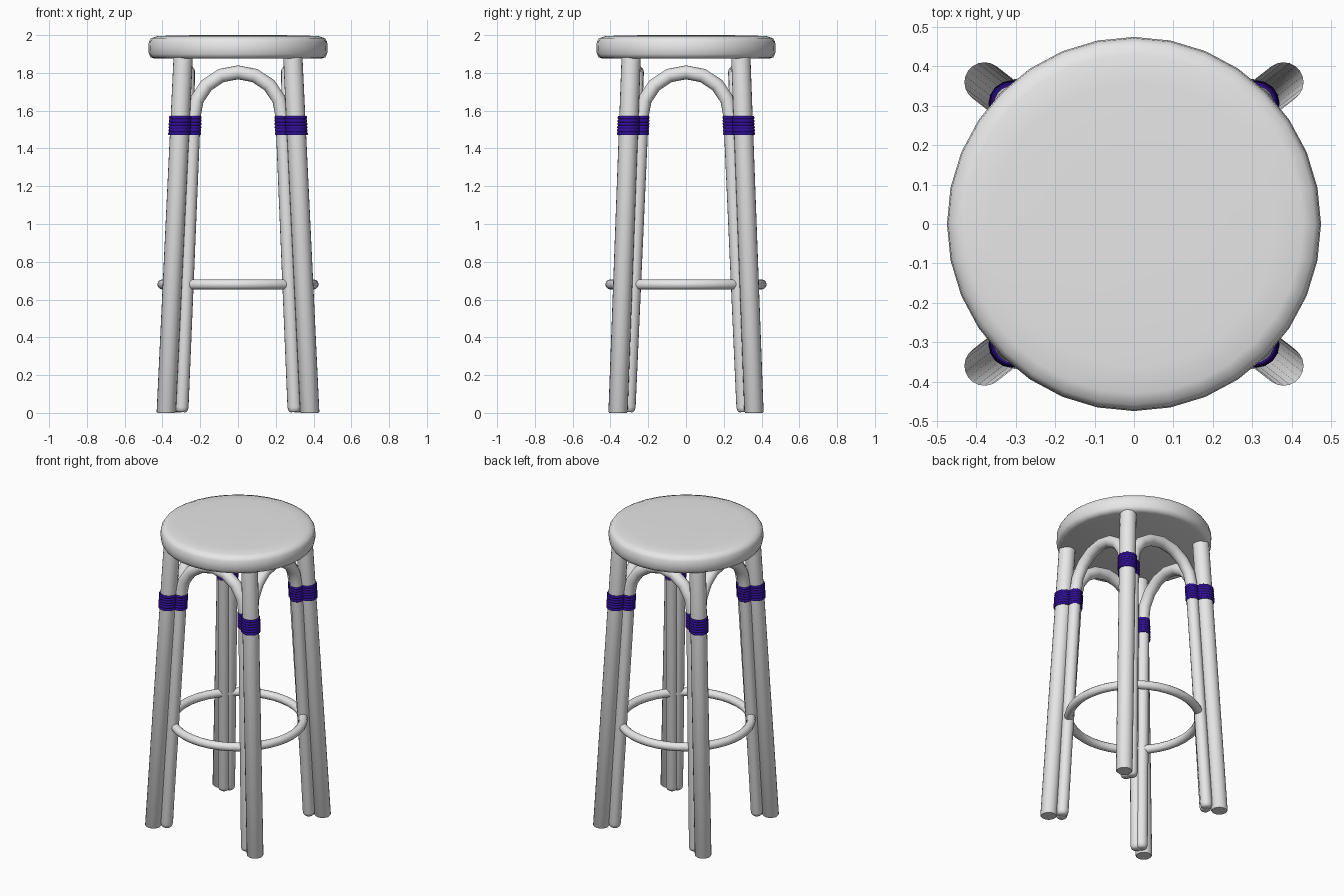
import bpy, bmesh, math
from mathutils import Vector

cube = bpy.data.objects.get("Cube")
if cube:
    bpy.data.objects.remove(cube, do_unlink=True)


def make_material(name, rgb):
    m = bpy.data.materials.new(name)
    m.use_nodes = True
    m.diffuse_color = (*rgb, 1)
    m.node_tree.nodes["Principled BSDF"].inputs["Base Color"].default_value = (*rgb, 1)
    return m


GREY = make_material("light grey", (0.8, 0.8, 0.8))
BLUE = make_material("dark blue", (0.03, 0.005, 0.3))


def finish(bm, name, mat):
    bmesh.ops.recalc_face_normals(bm, faces=bm.faces)
    mesh = bpy.data.meshes.new(name)
    bm.to_mesh(mesh)
    bm.free()
    mesh.materials.append(mat)
    ob = bpy.data.objects.new(name, mesh)
    bpy.context.collection.objects.link(ob)
    bpy.context.view_layer.objects.active = ob
    for o in bpy.context.selected_objects:
        o.select_set(False)
    ob.select_set(True)
    bpy.ops.object.shade_smooth_by_angle(angle=math.radians(45))
    return ob


def skin(bm, rings, closed=False):
    """Bridge a list of vertex rings, capping the ends if open."""
    n = len(rings[0])
    count = len(rings) if closed else len(rings) - 1
    for i in range(count):
        a, b = rings[i], rings[(i + 1) % len(rings)]
        for j in range(n):
            k = (j + 1) % n
            bm.faces.new((a[j], a[k], b[k], b[j]))
    if not closed:
        bm.faces.new(rings[0])
        bm.faces.new(rings[-1])


def sweep(name, mat, stations, side, sides=16, closed=False, flat=False):
    """Round tube through (point, radius) stations; side is normal to the path."""
    bm = bmesh.new()
    pts = [Vector(p) for p, r in stations]
    rings = []
    for i, (p, r) in enumerate(stations):
        if closed:
            t = pts[(i + 1) % len(pts)] - pts[i - 1]
        else:
            t = pts[min(i + 1, len(pts) - 1)] - pts[max(i - 1, 0)]
        u = Vector((1, 0, 0)) if flat else Vector(side)
        v = Vector((0, 1, 0)) if flat else t.normalized().cross(u).normalized()
        rings.append([bm.verts.new(pts[i] + r * (math.cos(a) * u + math.sin(a) * v))
                      for a in (math.tau * j / sides for j in range(sides))])
    skin(bm, rings, closed)
    return finish(bm, name, mat)


def lerp_at(low, high, z):
    return Vector(low).lerp(Vector(high), z / high[2])


# Seat: rounded disc
seat_profile = [(0.44, 1.875), (0.462, 1.882), (0.472, 1.9), (0.475, 1.93),
                (0.472, 1.965), (0.46, 1.984), (0.43, 1.994), (0.36, 1.998), (0.2, 2.0)]
sweep("seat", GREY, [((0, 0, z), r) for r, z in seat_profile], None, sides=32, flat=True)

# Binding: ridged sleeve that follows a leaning tube
def binding(name, low, high, radius):
    ridges, bottom, step = 6, 1.47, 0.017
    stations = []
    for i in range(ridges):
        for f, extra in ((0.03, -0.004), (0.3, 0.0), (0.7, 0.0), (0.97, -0.004)):
            z = bottom + (i + f) * step
            stations.append((lerp_at(low, high, z), radius + extra))
    sweep(name, BLUE, stations, None, flat=True)


# Main legs with their bindings
corners = {"front_left": (1, -1), "front_right": (-1, -1),
           "back_left": (1, 1), "back_right": (-1, 1)}
for place, (sx, sy) in corners.items():
    low, high = (sx * 0.38, sy * 0.36, 0), (sx * 0.29, sy * 0.29, 1.89)
    stations = [(lerp_at(low, high, z), r)
                for z, r in ((0, 0.046), (0.006, 0.051), (1.89, 0.051))]
    sweep(place + "_leg", GREY, stations, None, sides=20, flat=True)
    binding(place + "_leg_binding", low, high, 0.06)

# Arched braces: two leaning rods joined by a half-round bow
ROD = 0.037
SPRING, RISE = 1.57, 0.233


def brace(name, half_foot, half_top, depth_foot, depth_top, along_x, sign):
    def place(w, d, z):
        return (w, sign * d, z) if along_x else (sign * d, w, z)

    def depth(z):
        return depth_foot + (depth_top - depth_foot) * z / 1.8

    foot = [(0.004, 0.022), (0.012, 0.032), (0.03, ROD)]
    half = lambda z: half_foot + (half_top - half_foot) * z / SPRING
    left = [(place(-half(z), depth(z), z), r) for z, r in foot]
    right = [(place(half(z), depth(z), z), r) for z, r in reversed(foot)]
    bow = []
    for i in range(9):
        a = math.pi * (1 - i / 8)
        z = SPRING + RISE * math.sin(a)
        bow.append((place(half_top * math.cos(a), depth(z), z), ROD))
    side = (0, 1, 0) if along_x else (1, 0, 0)
    sweep(name, GREY, left + bow + right, side)
    for s, tag in ((-1, "_a"), (1, "_b")):
        binding(name + "_binding" + tag, place(s * half_foot, depth(0), 0),
                place(s * half_top, depth(SPRING), SPRING), 0.043)


for sign, tag in ((-1, "front"), (1, "back")):
    brace(tag + "_brace", 0.30, 0.235, 0.333, 0.26, True, sign)
for sign, tag in ((-1, "right"), (1, "left")):
    brace(tag + "_brace", 0.305, 0.235, 0.317, 0.264, False, sign)

# Footrest ring
steps = 40
circle = [((0.4 * math.cos(math.tau * i / steps), 0.4 * math.sin(math.tau * i / steps), 0.68),
           0.027) for i in range(steps)]
sweep("footrest_ring", GREY, circle, (0, 0, 1), sides=12, closed=True)
